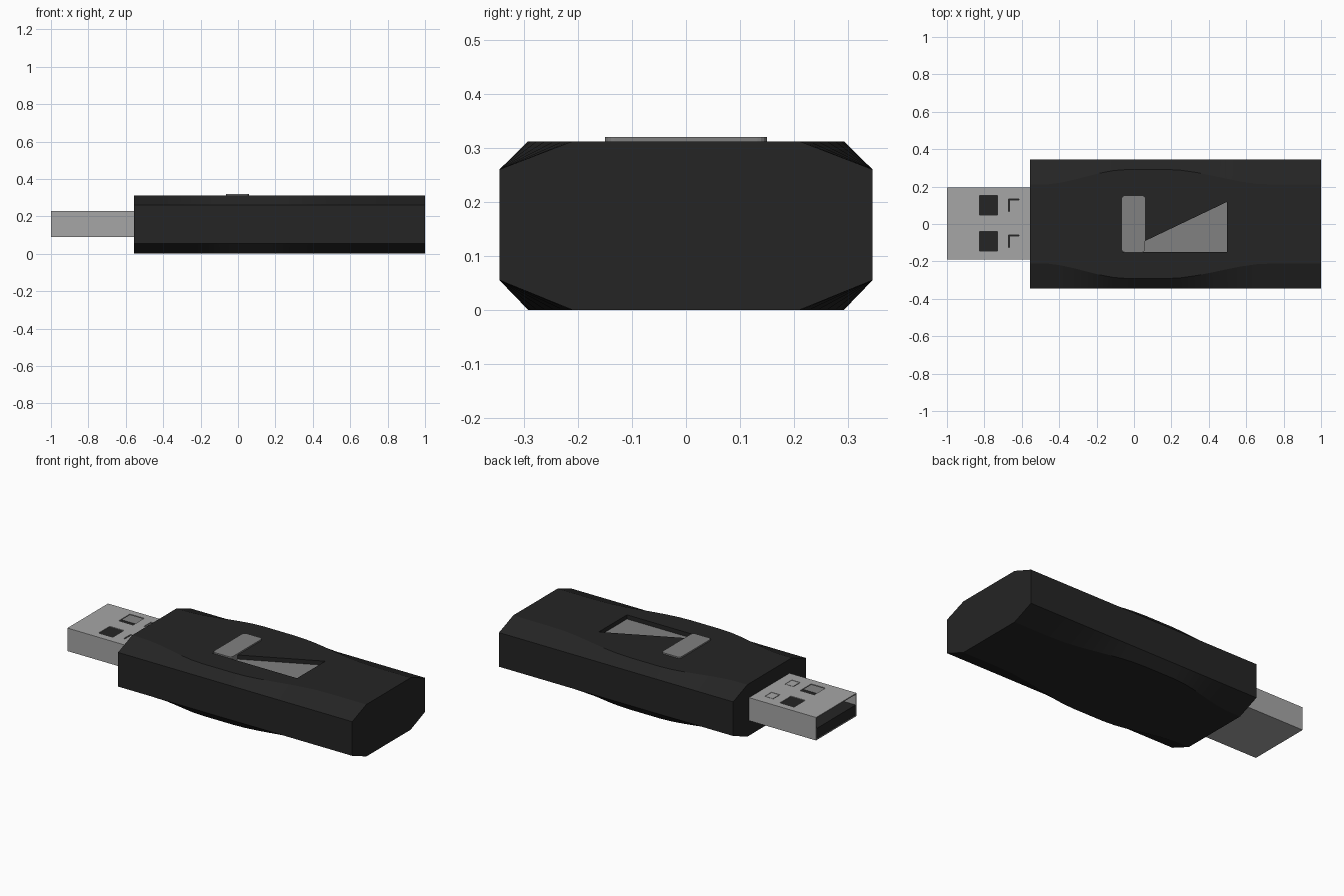
import bpy, bmesh, math

if "Cube" in bpy.data.objects:
    bpy.data.objects.remove(bpy.data.objects["Cube"])


def material(name, v):
    m = bpy.data.materials.new(name)
    m.diffuse_color = (v, v, v, 1)
    m.use_nodes = True
    m.node_tree.nodes["Principled BSDF"].inputs["Base Color"].default_value = m.diffuse_color
    return m


BLACK = material("black_plastic", 0.018)
METAL = material("plug_metal", 0.38)
GREY = material("grey_plastic", 0.22)


def finish(name, bm, mat):
    bmesh.ops.recalc_face_normals(bm, faces=bm.faces[:])
    me = bpy.data.meshes.new(name)
    bm.to_mesh(me)
    bm.free()
    ob = bpy.data.objects.new(name, me)
    bpy.context.collection.objects.link(ob)
    if mat:
        me.materials.append(mat)
    return ob


def prism(name, pts, z0, z1, mat=None):
    """Extrude a plan outline from z0 to z1."""
    bm = bmesh.new()
    face = bm.faces.new([bm.verts.new((x, y, z0)) for x, y in pts])
    ext = bmesh.ops.extrude_face_region(bm, geom=[face])["geom"]
    for v in ext:
        if isinstance(v, bmesh.types.BMVert):
            v.co.z = z1
    return finish(name, bm, mat)


def box(name, x0, x1, y0, y1, z0, z1, mat=None):
    return prism(name, [(x0, y0), (x1, y0), (x1, y1), (x0, y1)], z0, z1, mat)


def cut(ob, cutter):
    mod = ob.modifiers.new("cut", 'BOOLEAN')
    mod.operation = 'DIFFERENCE'
    mod.solver = 'EXACT'
    mod.object = cutter
    bpy.context.view_layer.objects.active = ob
    bpy.ops.object.modifier_apply(modifier=mod.name)
    bpy.data.objects.remove(cutter)


def smooth(t):
    t = min(max(t, 0), 1)
    return t * t * (3 - 2 * t)


# Body: octagonal section whose chamfers narrow towards the middle
X0, X1, W, H = -0.555, 1.0, 0.345, 0.312
stations = [X0, -0.46, -0.39, -0.32, -0.25, -0.18, -0.11, -0.03,
            0.06, 0.17, 0.25, 0.33, 0.41, 0.49, 0.57, 0.66, 0.78, X1]
bm = bmesh.new()
rings = []
for x in stations:
    w = 0.21 + 0.082 * smooth((x + 0.5) / 0.47) * smooth((0.74 - x) / 0.57)
    sec = [(-W, 0.055), (-w, 0), (w, 0), (W, 0.055),
           (W, 0.26), (w, H), (-w, H), (-W, 0.26)]
    rings.append([bm.verts.new((x, y, z)) for y, z in sec])
for a, b in zip(rings, rings[1:]):
    for i in range(8):
        j = (i + 1) % 8
        bm.faces.new((a[i], a[j], b[j], b[i]))
bm.faces.new(rings[0])
bm.faces.new(rings[-1])
body = finish("body", bm, BLACK)

# Wedge-shaped recess with a grey floor
wedge = [(-0.065, -0.15), (0.497, -0.15), (0.497, 0.118)]
cut(body, prism("recess_cutter", wedge, H - 0.03, H + 0.1))
prism("recess_floor", wedge, H - 0.035, H - 0.025, GREY)
bpy.ops.object.select_all(action='DESELECT')
body.select_set(True)
bpy.context.view_layer.objects.active = body
bpy.ops.object.shade_smooth_by_angle(angle=math.radians(9))

# Raised slider button with rounded corners
r, outline = 0.018, []
for k, (cx, cy) in enumerate([(0.06, 0.15), (-0.065, 0.15), (-0.065, -0.15), (0.06, -0.15)]):
    ox = cx - math.copysign(r, cx)
    oy = cy - math.copysign(r, cy)
    for s in range(5):
        a = math.radians(90 * k + 22.5 * s)
        outline.append((ox + r * math.cos(a), oy + r * math.sin(a)))
prism("slider_button", outline, H - 0.03, 0.32, GREY)

# Plug shell: hollow metal box, open at the end, with two windows and two tabs
T = 0.006
shell = box("plug_shell", -1.0, -0.54, -0.19, 0.195, 0.09, 0.228, METAL)
cut(shell, box("cavity_cutter", -1.1, -0.56, -0.19 + T, 0.195 - T, 0.09 + T, 0.228 - T))
for i, y in enumerate((0.1, -0.092)):
    cut(shell, box("window_cutter", -0.825, -0.73, y - 0.053, y + 0.053, 0.2, 0.3))
    cut(shell, box("tab_cutter", -0.672, -0.615, y - 0.033, y + 0.033, 0.2, 0.3))
    box(f"spring_tab_{i + 1}", -0.666, -0.61, y - 0.036, y + 0.027, 0.219, 0.226, METAL)

# Contact block filling the lower half of the plug
box("contact_block", -0.998, -0.555, -0.19 + T, 0.195 - T, 0.09 + T, 0.158, BLACK)
